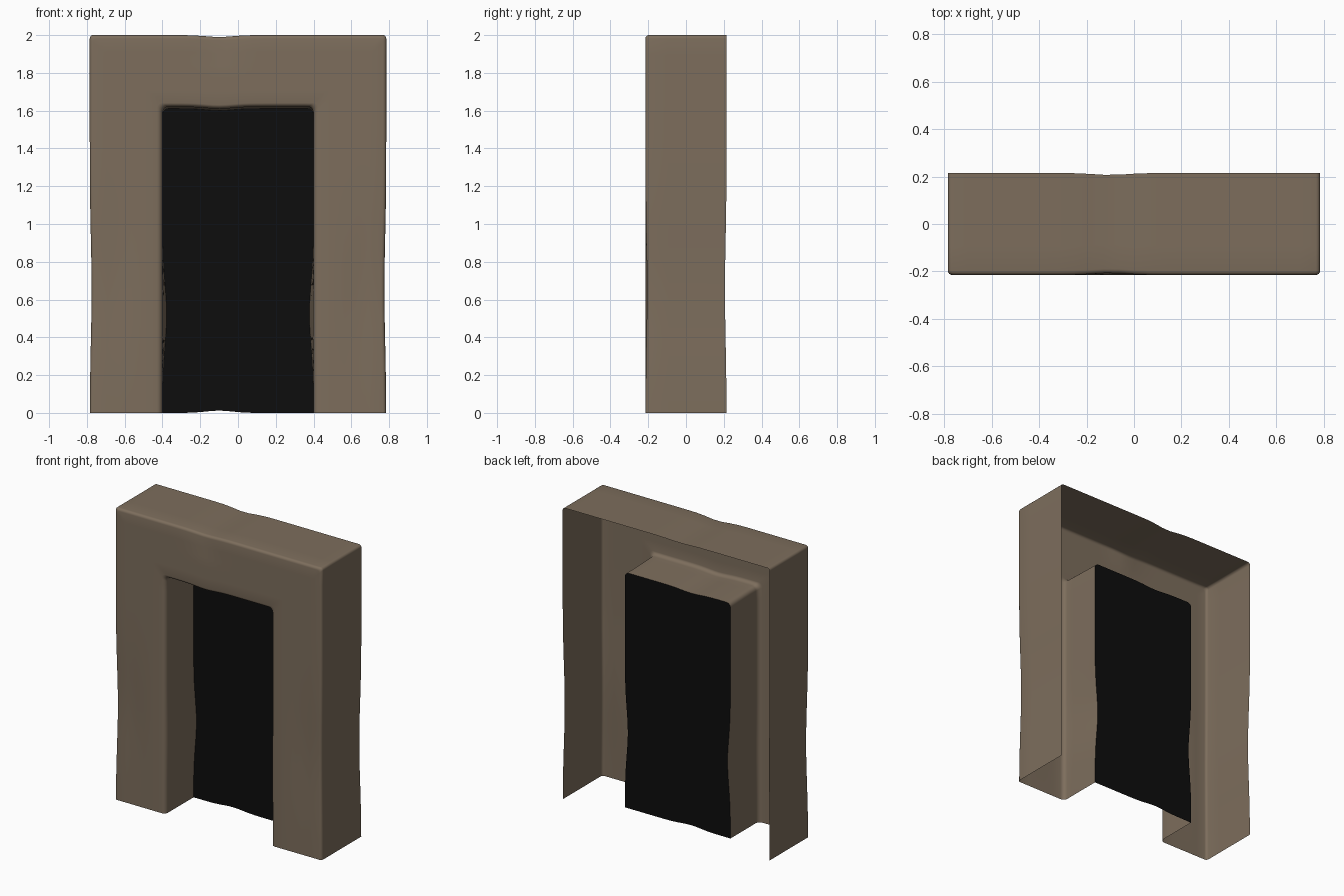
import bpy, bmesh, math

if "Cube" in bpy.data.objects:
    bpy.data.objects.remove(bpy.data.objects["Cube"])

FRONT, BACK, PANEL = -0.215, 0.215, 0.09
LEG, TOP, CORNER = 22, 24, 5      # segments along leg, lintel and arch corner


def material(name, rgb):
    m = bpy.data.materials.new(name)
    m.diffuse_color = (*rgb, 1)
    m.use_nodes = True
    m.node_tree.nodes["Principled BSDF"].inputs["Base Color"].default_value = m.diffuse_color
    return m


stone = material("weathered brown stone", (0.205, 0.155, 0.108))
dark = material("black void", (0.004, 0.004, 0.004))


def bump(v, centre, width):
    return math.exp(-((v - centre) / width) ** 2)


def weather(x, y, z):
    """Slight hand-worn waviness: sunken legs, lintel and foot."""
    leg = bump(z, 0.65, 0.38)
    mid = bump(x, -0.1, 0.1)
    side = 1 if x > 0 else -1
    if abs(x) > 0.6:                       # outer walls lean inward a little
        nx = x - side * 0.010 * leg
    elif abs(x) > 0.3:                     # reveal bulges into the opening
        depth = max(0, (y - FRONT) / (PANEL - FRONT))
        nx = x - side * 0.022 * bump(z, 0.52, 0.22) * depth
    else:
        nx = x
    ny = y * (1 - 0.04 * leg) if abs(x) > 0.6 else y
    if z > 1.9:
        ny -= math.copysign(0.008, y) * mid
    nz = z - 0.010 * mid * (1 if z > 1.5 else 0)
    nz += 0.012 * mid * max(0, 1 - z / 0.2)
    return nx, ny, nz


def arch(hw, top, r):
    """Inverted U path from left foot to right foot with rounded corners."""
    pts = [(-hw, (top - r) * i / LEG) for i in range(LEG)]
    for i in range(CORNER + 1):
        a = math.pi - math.pi / 2 * i / CORNER
        pts.append((-hw + r + r * math.cos(a), top - r + r * math.sin(a)))
    span = 2 * (hw - r)
    pts += [(-hw + r + span * i / TOP, top) for i in range(1, TOP)]
    right = [(-x, z) for x, z in pts[:LEG + CORNER + 1]]
    return pts + right[::-1]


def finish(name, bm, mat):
    bmesh.ops.recalc_face_normals(bm, faces=bm.faces)
    me = bpy.data.meshes.new(name)
    bm.to_mesh(me)
    bm.free()
    me.materials.append(mat)
    ob = bpy.data.objects.new(name, me)
    bpy.context.collection.objects.link(ob)
    for p in me.polygons:
        p.use_smooth = True
    return ob


# Door surround: open-backed shell, section swept along the arch
section = []                                # (half width, top, radius, y)
OW, OT, IW, IT = 0.785, 2.0, 0.40, 1.62
for i in range(5):                          # outer wall, back to front
    section.append((OW, OT, 0.018, BACK + (FRONT + 0.018 - BACK) * i / 4))
for i in range(1, 5):                       # rounded outer front edge
    a = math.pi / 2 * i / 4
    d = 0.018 * (1 - math.cos(a))
    section.append((OW - d, OT - d, 0.018, FRONT + 0.018 * (1 - math.sin(a))))
for i in range(1, 5):                       # flat front face
    t = i / 5
    section.append((OW - 0.018 + (IW + 0.048 - OW) * t,
                    OT - 0.018 + (IT + 0.038 - OT) * t, 0.02, FRONT))
for i in range(6):                          # soft inner front edge
    a = math.pi / 2 * i / 5
    d = 0.03 * (1 - math.sin(a))
    section.append((IW + d, IT + d * 0.7, 0.03, FRONT + 0.03 * (1 - math.cos(a))))
for i in range(1, 6):                       # reveal back to the panel
    section.append((IW, IT - 0.008 * i / 5, 0.03,
                    FRONT + 0.03 + (PANEL - FRONT - 0.03) * i / 5))

bm = bmesh.new()
rows = [[bm.verts.new(weather(x, y, z)) for x, z in arch(hw, top, r)]
        for hw, top, r, y in section]
for a, b in zip(rows, rows[1:]):
    for i in range(len(a) - 1):
        bm.faces.new((a[i], a[i + 1], b[i + 1], b[i]))
finish("door_surround", bm, stone)

# Dark door panel: strips joining the left and right halves of the inner arch
bm = bmesh.new()
path = arch(IW, IT - 0.008, 0.03)
n = LEG + CORNER + 1
rows = []
for x, z in path[:n]:
    rows.append([bm.verts.new(weather(x + (-2 * x) * j / TOP, PANEL, z))
                 for j in range(TOP + 1)])
for a, b in zip(rows, rows[1:]):
    for j in range(TOP):
        bm.faces.new((a[j], a[j + 1], b[j + 1], b[j]))
finish("door_panel", bm, dark)
